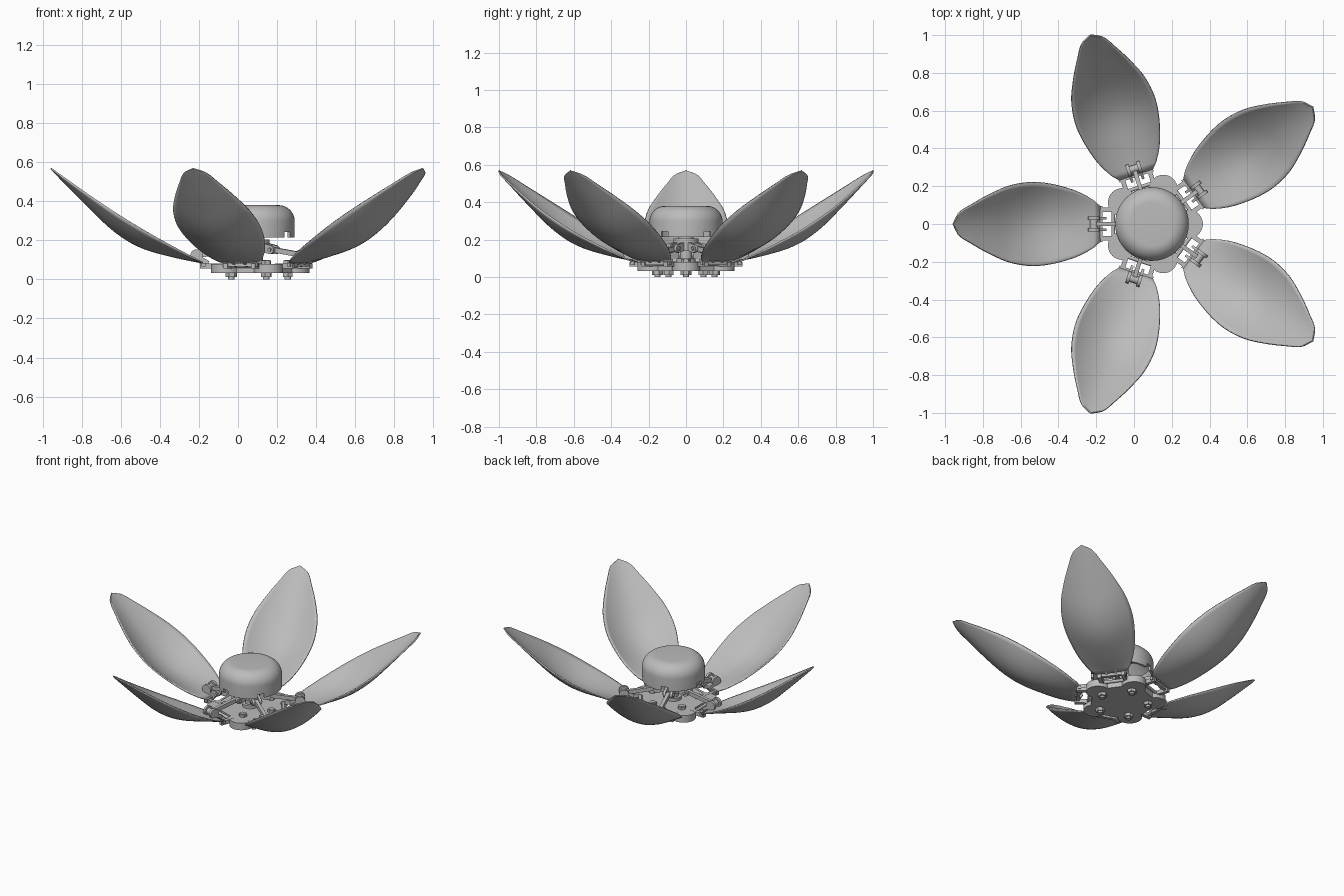
import bpy, bmesh, math
from math import sin, cos, pi, radians
from mathutils import Matrix, Vector

cube = bpy.data.objects.get("Cube")
if cube:
    bpy.data.objects.remove(cube)

grey = bpy.data.materials.new("plain grey")
grey.use_nodes = True
grey.diffuse_color = (0.5, 0.5, 0.5, 1)
grey.node_tree.nodes["Principled BSDF"].inputs["Base Color"].default_value = (0.5, 0.5, 0.5, 1)

CENTRE = Matrix.Translation((0.095, 0, 0))
PETAL_ANGLES = [36 + 72 * i for i in range(5)]
LOBE_ANGLES = [72 * i for i in range(5)]


def finish(name, bm, angle=0, smooth=True):
    bmesh.ops.recalc_face_normals(bm, faces=bm.faces)
    mesh = bpy.data.meshes.new(name)
    bm.to_mesh(mesh)
    bm.free()
    mesh.materials.append(grey)
    ob = bpy.data.objects.new(name, mesh)
    bpy.context.collection.objects.link(ob)
    ob.matrix_world = CENTRE @ Matrix.Rotation(radians(angle), 4, 'Z')
    if smooth:
        bpy.context.view_layer.objects.active = ob
        bpy.ops.object.select_all(action='DESELECT')
        ob.select_set(True)
        bpy.ops.object.shade_smooth_by_angle(angle=radians(35))
    return ob


def repeat(ob, angles):
    """Place linked copies of a part around the centre."""
    for a in angles:
        copy = ob.copy()
        bpy.context.collection.objects.link(copy)
        copy.matrix_world = CENTRE @ Matrix.Rotation(radians(a), 4, 'Z')
    bpy.data.objects.remove(ob)


def add_box(bm, loc, size, tilt=0):
    m = Matrix.Translation(loc) @ Matrix.Rotation(tilt, 4, 'Y') @ Matrix.Diagonal((*size, 1))
    bmesh.ops.create_cube(bm, size=1, matrix=m)


def add_rod(bm, loc, radius, length, axis='Z', sides=24):
    turn = Matrix.Rotation(pi / 2, 4, 'X') if axis == 'Y' else Matrix()
    bmesh.ops.create_cone(bm, cap_ends=True, segments=sides, radius1=radius, radius2=radius,
                          depth=length, matrix=Matrix.Translation(loc) @ turn)


def add_link(bm, start, end, y, width, height):
    """Straight bar with rounded ends lying in the radial plane."""
    (r0, z0), (r1, z1) = start, end
    add_box(bm, ((r0 + r1) / 2, y, (z0 + z1) / 2),
            (math.hypot(r1 - r0, z1 - z0), width, height), -math.atan2(z1 - z0, r1 - r0))
    for r, z in (start, end):
        add_rod(bm, (r, y, z), height / 2, width, 'Y', 16)


def lathe(bm, profile, steps=64):
    verts = [bm.verts.new((r, 0, z)) for r, z in profile]
    edges = [bm.edges.new(p) for p in zip(verts, verts[1:])]
    bmesh.ops.spin(bm, geom=verts + edges, cent=(0, 0, 0), axis=(0, 0, 1), angle=2 * pi, steps=steps)
    bmesh.ops.remove_doubles(bm, verts=bm.verts, dist=0.0005)


# Petal: cupped leaf shape, lofted along the radial direction
def smooth_curve(pts, t):
    for i in range(len(pts) - 1):
        if t <= pts[i + 1][0]:
            break
    p = [pts[max(0, min(len(pts) - 1, i + k))] for k in (-1, 0, 1, 2)]
    (t1, a), (t2, b) = p[1], p[2]
    h = t2 - t1
    m1 = (b - p[0][1]) / (t2 - p[0][0]) * h
    m2 = (p[3][1] - a) / (p[3][0] - t1) * h
    u = (t - t1) / h
    return ((2*u**3 - 3*u*u + 1) * a + (u**3 - 2*u*u + u) * m1
            + (3*u*u - 2*u**3) * b + (u**3 - u*u) * m2)


HALF_WIDTH = [(0, 0.095), (0.06, 0.135), (0.2, 0.185), (0.42, 0.22), (0.6, 0.205),
              (0.75, 0.157), (0.88, 0.1), (0.96, 0.058), (1, 0)]
CUP_DEPTH = [(0, 0.0), (0.2, 0.05), (0.42, 0.095), (0.58, 0.095), (0.75, 0.06), (1, 0)]
bm = bmesh.new()
ROWS, COLS = 36, 20
grid = []
for i in range(ROWS + 1):
    t = sin(i / ROWS * pi / 2)
    w = max(smooth_curve(HALF_WIDTH, t), 0.002)
    depth = smooth_curve(CUP_DEPTH, t)
    edge_z = 0.085 + 0.483 * (t - 0.05 * sin(pi * t))
    row = []
    for j in range(COLS + 1):
        v = 2 * j / COLS - 1
        row.append(bm.verts.new((0.275 + 0.778 * t, w * v, edge_z - depth * (1 - abs(v) ** 1.9))))
    grid.append(row)
for a, b in zip(grid, grid[1:]):
    for j in range(COLS):
        bm.faces.new((a[j], a[j + 1], b[j + 1], b[j]))
petal = finish("petal", bm)
solid = petal.modifiers.new("thickness", 'SOLIDIFY')
solid.thickness = 0.008
solid.offset = 0
repeat(petal, PETAL_ANGLES)

# Base plate with five rounded lobes
bm = bmesh.new()
outline = []
for a in LOBE_ANGLES:
    for k in range(-10, 11):
        b = radians(a + k * 10)
        outline.append(bm.verts.new((0.195 * cos(radians(a)) + 0.075 * cos(b),
                                     0.195 * sin(radians(a)) + 0.075 * sin(b), 0.032)))
face = bm.faces.new(outline)
top = bmesh.ops.extrude_face_region(bm, geom=[face])["geom"]
bmesh.ops.translate(bm, verts=[g for g in top if isinstance(g, bmesh.types.BMVert)], vec=(0, 0, 0.048))
finish("base_plate", bm)

# Bolts through the lobes
bm = bmesh.new()
add_rod(bm, (0.16, 0, 0.022), 0.029, 0.02, sides=6)
add_rod(bm, (0.16, 0, 0.05), 0.016, 0.1)
add_rod(bm, (0.16, 0, 0.088), 0.026, 0.018, sides=6)
repeat(finish("bolt", bm), LOBE_ANGLES)

# Hinge frame joining each petal to the plate
bm = bmesh.new()
for s in (-1, 1):
    add_box(bm, (0.235, 0.075 * s, 0.068), (0.11, 0.024, 0.026))
    add_box(bm, (0.28, 0.03 * s, 0.095), (0.07, 0.014, 0.034), -0.5)
add_box(bm, (0.272, 0, 0.075), (0.02, 0.19, 0.02))
add_rod(bm, (0.205, 0, 0.068), 0.01, 0.17, 'Y')
repeat(finish("petal_hinge", bm), PETAL_ANGLES)

# Pivot spool above each petal root
bm = bmesh.new()
for s in (-1, 1):
    add_rod(bm, (0.307, 0.03 * s, 0.122), 0.032, 0.018, 'Y')
add_rod(bm, (0.307, 0, 0.122), 0.02, 0.06, 'Y')
repeat(finish("pivot_spool", bm), PETAL_ANGLES)

# Push links from the spools to the centre collar
bm = bmesh.new()
add_link(bm, (0.307, 0.122), (0.105, 0.152), 0, 0.022, 0.026)
for s in (-1, 1):
    add_link(bm, (0.105, 0.152), (0.05, 0.165), 0.022 * s, 0.016, 0.045)
add_rod(bm, (0.105, 0, 0.152), 0.01, 0.075, 'Y')
repeat(finish("push_link", bm), PETAL_ANGLES)

# Centre post and collar
bm = bmesh.new()
lathe(bm, [(0, 0.07), (0.05, 0.07), (0.05, 0.1), (0.032, 0.1), (0.032, 0.14), (0.066, 0.14),
           (0.066, 0.205), (0.04, 0.205), (0.04, 0.36), (0, 0.36)], 48)
finish("centre_post", bm)

# Dome cap, hollow below, with a notch above each link
bm = bmesh.new()
arc = [(0.113 + 0.082 * sin(k * pi / 20), 0.298 + 0.082 * cos(k * pi / 20)) for k in range(11)]
inner = [(0.18, 0.215), (0.18, 0.3), (0.11, 0.362), (0, 0.362)]
lathe(bm, [(0, 0.38)] + arc + [(0.195, 0.215)] + inner)
dome = finish("dome_cap", bm)
bm = bmesh.new()
for a in PETAL_ANGLES:
    start = len(bm.verts)
    add_box(bm, (0.185, 0, 0.22), (0.06, 0.045, 0.045))
    bm.verts.ensure_lookup_table()
    bmesh.ops.rotate(bm, verts=bm.verts[start:], matrix=Matrix.Rotation(radians(a), 3, 'Z'))
cutter = finish("notch_cutter", bm, smooth=False)
cutter.hide_render = True
cutter.hide_viewport = True
cutter.display_type = 'WIRE'
notch = dome.modifiers.new("notches", 'BOOLEAN')
notch.operation = 'DIFFERENCE'
notch.object = cutter
notch.solver = 'EXACT'
